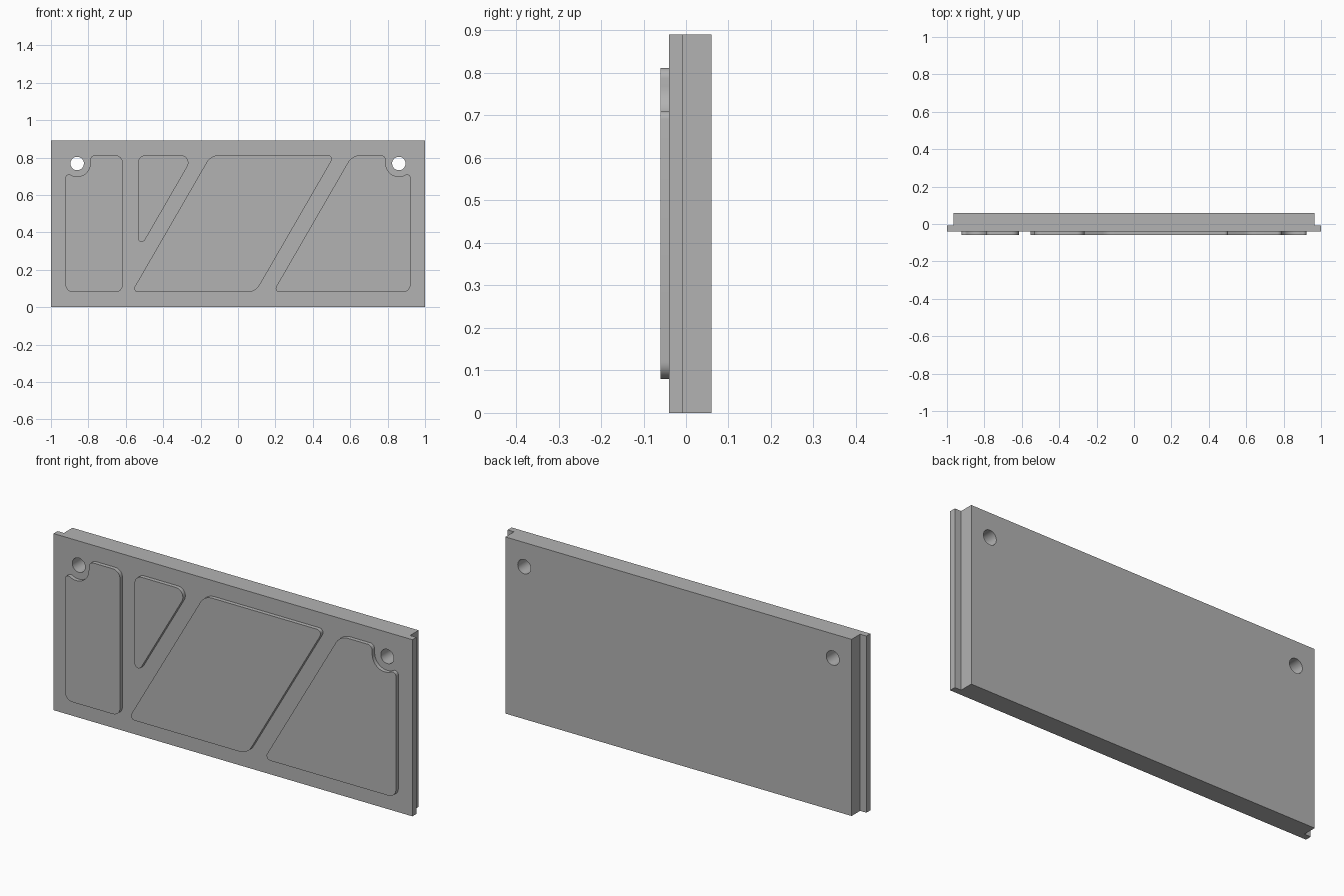
import bpy, bmesh, math
from mathutils import Vector

if "Cube" in bpy.data.objects:
    bpy.data.objects.remove(bpy.data.objects["Cube"])

HEIGHT = 0.89
FRONT, FACE, STEP, BACK = -0.06, -0.04, -0.008, 0.06
LOW, TOP = 0.08, 0.812
HOLE_X, HOLE_Z = 0.86, 0.768

grey = bpy.data.materials.new("plain grey")
grey.use_nodes = True
grey.diffuse_color = (0.45, 0.45, 0.45, 1)
grey.node_tree.nodes["Principled BSDF"].inputs["Base Color"].default_value = grey.diffuse_color


def prism(name, outline, offset):
    """Extrude a closed 3D outline along offset."""
    bm = bmesh.new()
    face = bm.faces.new([bm.verts.new(p) for p in outline])
    moved = bmesh.ops.extrude_face_region(bm, geom=[face], use_keep_orig=True)
    verts = [g for g in moved["geom"] if isinstance(g, bmesh.types.BMVert)]
    bmesh.ops.translate(bm, verts=verts, vec=offset)
    bmesh.ops.recalc_face_normals(bm, faces=bm.faces)
    mesh = bpy.data.meshes.new(name)
    bm.to_mesh(mesh)
    bm.free()
    mesh.materials.append(grey)
    obj = bpy.data.objects.new(name, mesh)
    bpy.context.collection.objects.link(obj)
    return obj


def smooth(obj):
    bpy.ops.object.select_all(action="DESELECT")
    obj.select_set(True)
    bpy.context.view_layer.objects.active = obj
    bpy.ops.object.shade_smooth_by_angle(angle=math.radians(30))


def arc(cx, cz, r, start, end, steps):
    angles = [math.radians(start + (end - start) * i / steps) for i in range(steps + 1)]
    return [(cx + r * math.cos(a), cz + r * math.sin(a)) for a in angles]


def rounded(corners, steps=8):
    """Round each (x, z, radius) corner of an outline."""
    points = []
    for i, (x, z, r) in enumerate(corners):
        p = Vector((x, z))
        if r == 0:
            points.append(p)
            continue
        a = (Vector(corners[i - 1][:2]) - p).normalized()
        b = (Vector(corners[(i + 1) % len(corners)][:2]) - p).normalized()
        half = a.angle(b) / 2
        centre = p + (a + b).normalized() * (r / math.sin(half))
        begin = p + a * (r / math.tan(half)) - centre
        end = p + b * (r / math.tan(half)) - centre
        sweep = math.pi - 2 * half
        for k in range(steps + 1):
            t = k / steps
            points.append(centre + (begin * math.sin((1 - t) * sweep)
                                    + end * math.sin(t * sweep)) / math.sin(sweep))
    return points


def panel(name, corners):
    outline = [(x, FACE + 0.002, z) for x, z in rounded(corners)]
    smooth(prism(name, outline, (0, FRONT - FACE - 0.002, 0)))


# Plate with a thin flange along both ends
side = [(1, FACE), (1, STEP), (0.965, STEP), (0.965, BACK)]
section = side + [(-x, y) for x, y in reversed(side)]
plate = prism("plate", [(x, y, 0) for x, y in section], (0, 0, HEIGHT))

# Through holes in the upper corners
for sign in (-1, 1):
    circle = arc(sign * HOLE_X, HOLE_Z, 0.036, 0, 360, 40)[:-1]
    cutter = prism("hole_cutter", [(x, -0.2, z) for x, z in circle], (0, 0.4, 0))
    cutter.hide_render = True
    cut = plate.modifiers.new("hole", "BOOLEAN")
    cut.operation, cut.solver, cut.object = "DIFFERENCE", "EXACT", cutter
    bpy.context.view_layer.objects.active = plate
    bpy.ops.object.modifier_apply(modifier=cut.name)
    bpy.data.objects.remove(cutter)
smooth(plate)

# Outer end of a panel, scooped out around the hole (drawn for the right-hand end)
scoop = [(0.922, LOW, 0.04), (0.922, 0.723, 0.018)]
scoop += [(x, z, 0) for x, z in arc(HOLE_X, HOLE_Z, 0.07, -60, -180, 16)]
scoop += [(HOLE_X - 0.07, TOP, 0.025)]

# Raised panels
panel("left_panel", scoop + [(0.61, TOP, 0.075), (0.187, LOW, 0.02)])
panel("right_panel", [(-x, z, r) for x, z, r in scoop] + [(-0.616, TOP, 0.04), (-0.616, LOW, 0.04)])
panel("triangle_panel", [(-0.535, TOP, 0.04), (-0.236, TOP, 0.04), (-0.535, 0.294, 0.02)])
panel("slanted_panel", [(-0.569, LOW, 0.02), (-0.146, TOP, 0.075), (0.517, TOP, 0.02), (0.094, LOW, 0.075)])
